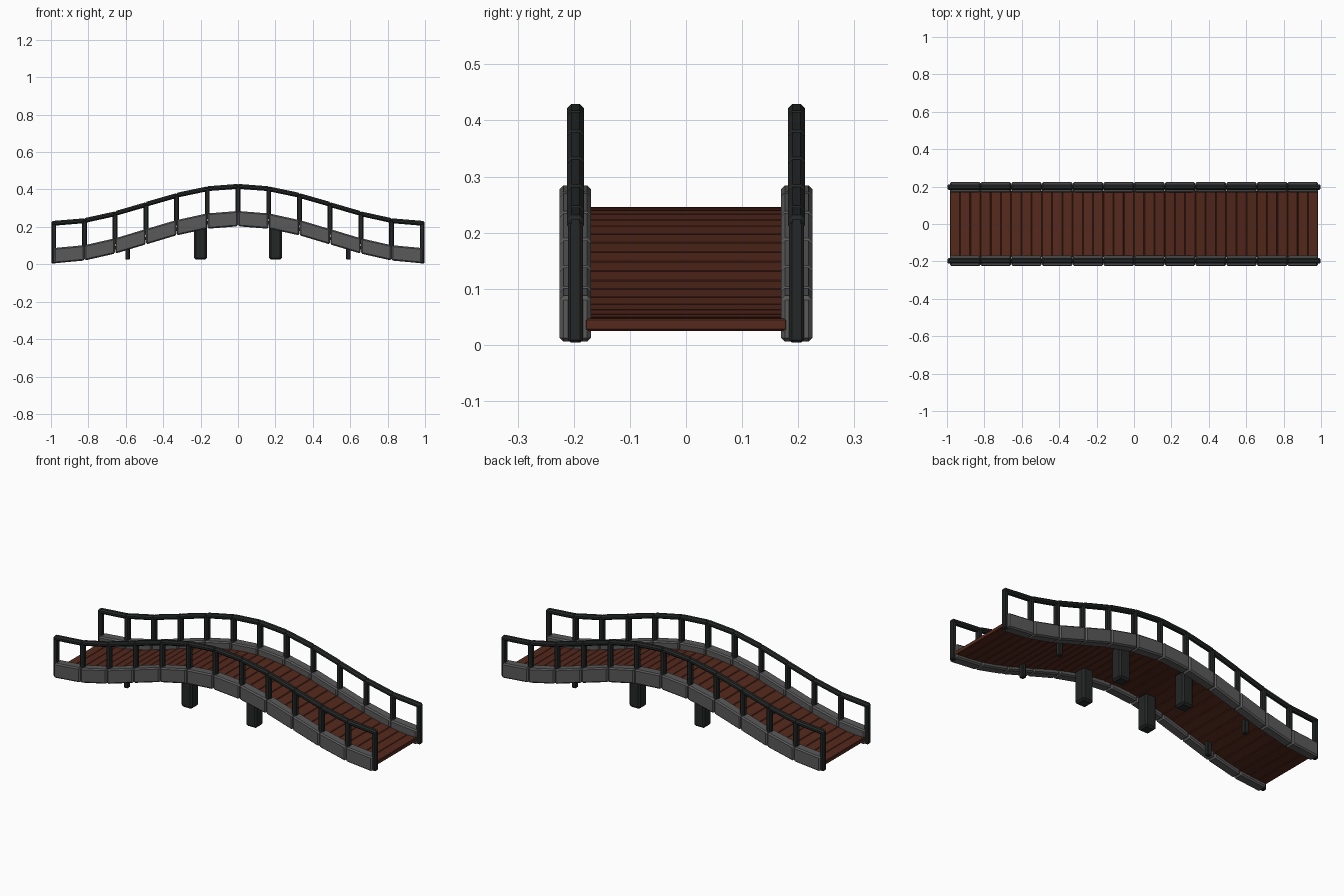
import bpy, bmesh, math

if "Cube" in bpy.data.objects:
    bpy.data.objects.remove(bpy.data.objects["Cube"])

END = 0.985
N = 12
XS = [-END + 2 * END * i / N for i in range(N + 1)]


def material(name, rgb):
    m = bpy.data.materials.new(name)
    m.diffuse_color = (*rgb, 1)
    m.use_nodes = True
    m.node_tree.nodes["Principled BSDF"].inputs["Base Color"].default_value = m.diffuse_color
    return m


STONE = material("stone", (0.10, 0.10, 0.10))
IRON = material("dark_iron", (0.018, 0.02, 0.02))
WOOD = material("red_wood", (0.09, 0.022, 0.012))


def arch(x):
    return math.cos(math.pi * x / 2) ** 2


def add_block(bm, x0, x1, y, wy, z0, z1, h, bevel):
    """Bevelled block from x0 to x1, sheared so its top runs from z0 to z1."""
    part = bmesh.new()
    bmesh.ops.create_cube(part, size=1)
    for v in part.verts:
        v.co.x *= x1 - x0
        v.co.y *= wy
        v.co.z *= h
    if bevel:
        bmesh.ops.bevel(part, geom=part.edges[:], offset=bevel, segments=1,
                        affect='EDGES', profile=0.5)
    slope = (z1 - z0) / (x1 - x0)
    for v in part.verts:
        v.co.z += (z0 + z1) / 2 - h / 2 + slope * v.co.x
        v.co.x += (x0 + x1) / 2
        v.co.y += y
    tmp = bpy.data.meshes.new("tmp")
    part.to_mesh(tmp)
    part.free()
    bm.from_mesh(tmp)
    bpy.data.meshes.remove(tmp)


def finish(name, bm, mat):
    me = bpy.data.meshes.new(name)
    bm.to_mesh(me)
    bm.free()
    me.materials.append(mat)
    ob = bpy.data.objects.new(name, me)
    bpy.context.collection.objects.link(ob)


def curb_top(x):
    return 0.087 + 0.198 * arch(x)


def rail_top(x):
    return 0.231 + 0.199 * arch(x)


for side, y in (("front", -0.197), ("back", 0.197)):
    # stone curb blocks
    bm = bmesh.new()
    for a, b in zip(XS, XS[1:]):
        add_block(bm, a + 0.001, b - 0.001, y, 0.056,
                  curb_top(a), curb_top(b), 0.082, 0.007)
    finish(side + "_curb", bm, STONE)

    # handrail
    bm = bmesh.new()
    for i, (a, b) in enumerate(zip(XS, XS[1:])):
        a2 = a - (0.013 if i == 0 else 0.003)
        b2 = b + (0.013 if i == N - 1 else 0.003)
        add_block(bm, a2, b2, y, 0.031, rail_top(a), rail_top(b), 0.026, 0.008)
    finish(side + "_handrail", bm, IRON)

    # railing posts, the end ones running down over the curb ends
    bm = bmesh.new()
    for i, x in enumerate(XS):
        bottom = 0.004 if i in (0, N) else curb_top(x) - 0.03
        top = rail_top(x) - 0.01
        add_block(bm, x - 0.013, x + 0.013, y, 0.027, top, top, top - bottom, 0.005)
    finish(side + "_posts", bm, IRON)

    # supports under the deck: thick inner pillars and thin outer legs
    py = math.copysign(0.14, y)
    for name, px, w, bev in (("pillar", 0.2, 0.068, 0.01), ("leg", 0.59, 0.025, 0.004)):
        bm = bmesh.new()
        for x in (-px, px):
            top = 0.032 + 0.2 * arch(x)
            add_block(bm, x - w / 2, x + w / 2, py, w, top, top, top - 0.025, bev)
        finish(side + "_" + name + "s", bm, IRON)

# deck planks
bm = bmesh.new()
P = 36
for i in range(P):
    a = -END + 2 * END * i / P
    b = -END + 2 * END * (i + 1) / P
    add_block(bm, a, b, 0, 0.36, 0.047 + 0.199 * arch(a),
              0.047 + 0.199 * arch(b), 0.022, 0.003)
finish("deck_planks", bm, WOOD)
